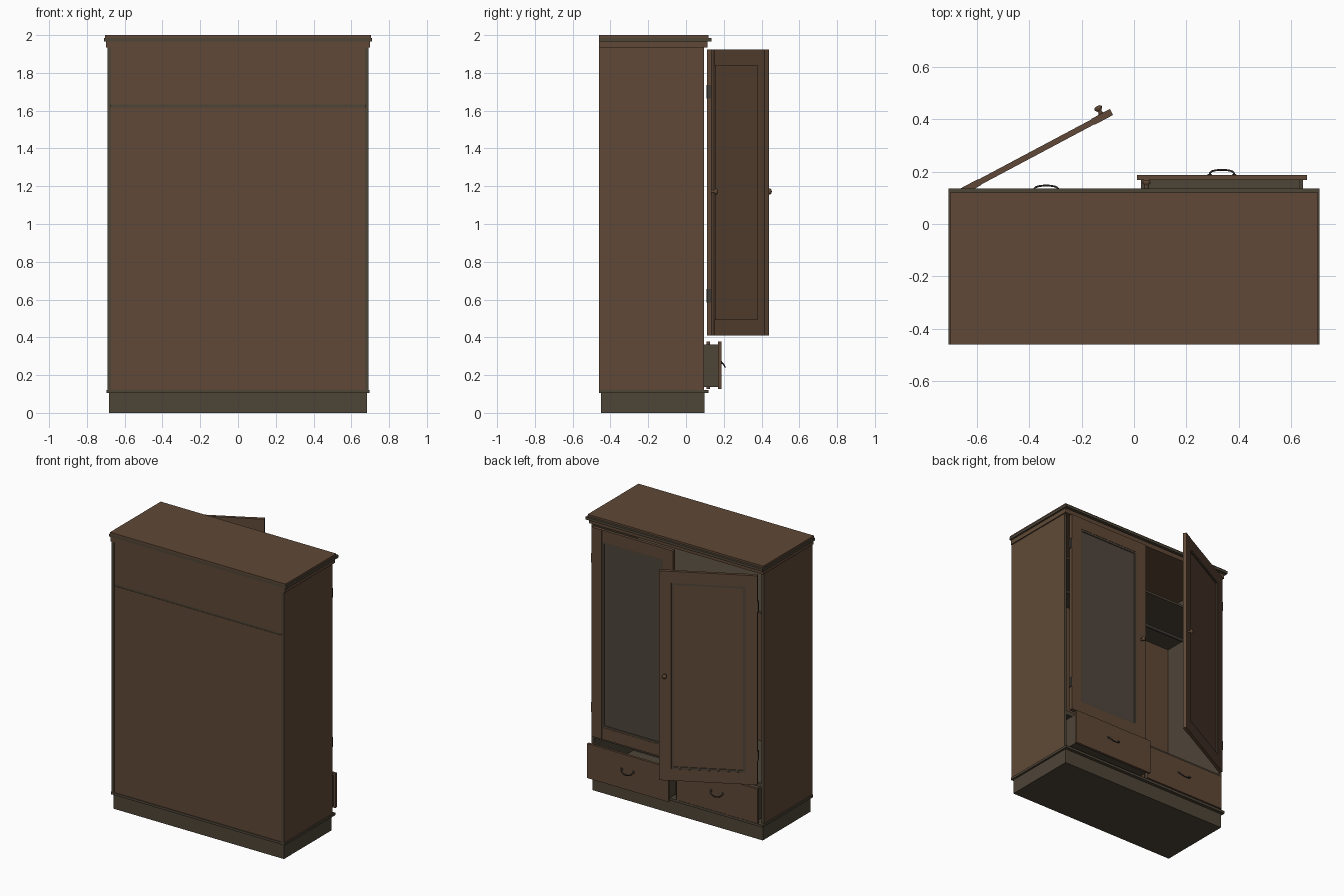
import bpy, bmesh, math
from mathutils import Matrix, Vector

if "Cube" in bpy.data.objects:
    bpy.data.objects.remove(bpy.data.objects["Cube"])


def material(name, rgb):
    m = bpy.data.materials.new(name)
    m.diffuse_color = (*rgb, 1)
    m.use_nodes = True
    m.node_tree.nodes["Principled BSDF"].inputs["Base Color"].default_value = m.diffuse_color
    return m


BROWN = material("warm_brown_wood", (0.115, 0.066, 0.038))
GREY = material("grey_brown_wood", (0.076, 0.059, 0.039))
PANEL = material("dull_grey_panel", (0.078, 0.060, 0.048))
METAL = material("dark_metal", (0.05, 0.044, 0.036))


def finish(bm, name, mats, matrix=None):
    bmesh.ops.recalc_face_normals(bm, faces=bm.faces[:])
    me = bpy.data.meshes.new(name)
    bm.to_mesh(me)
    bm.free()
    for m in mats:
        me.materials.append(m)
    ob = bpy.data.objects.new(name, me)
    bpy.context.collection.objects.link(ob)
    if matrix is not None:
        ob.matrix_world = matrix
    return ob


def box(name, x, y, z, mat, matrix=None, second=None, rule=None):
    """Box between two limits per axis; rule(normal) picks the second colour."""
    bm = bmesh.new()
    bmesh.ops.create_cube(bm, size=1)
    lims = [sorted(x), sorted(y), sorted(z)]
    for v in bm.verts:
        v.co = Vector([l[1] if c > 0 else l[0] for c, l in zip(v.co, lims)])
    bm.normal_update()
    if rule:
        for f in bm.faces:
            f.material_index = int(rule(f.normal))
    return finish(bm, name, [mat, second] if second else [mat], matrix)


def lathe(name, profile, loc, mat, matrix):
    """Turned part whose axis points along local +y."""
    bm = bmesh.new()
    vs = [bm.verts.new((r, h, 0)) for r, h in profile]
    es = [bm.edges.new(p) for p in zip(vs, vs[1:])]
    bmesh.ops.spin(bm, geom=vs + es, cent=(0, 0, 0), axis=(0, 1, 0),
                   angle=2 * math.pi, steps=16)
    bmesh.ops.remove_doubles(bm, verts=bm.verts[:], dist=1e-5)
    for f in bm.faces:
        f.smooth = True
    return finish(bm, name, [mat], matrix @ Matrix.Translation(loc))


def rod(name, points, radius, mat):
    cu = bpy.data.curves.new(name, 'CURVE')
    cu.dimensions = '3D'
    cu.bevel_depth = radius
    cu.bevel_resolution = 2
    cu.use_fill_caps = True
    sp = cu.splines.new('POLY')
    sp.points.add(len(points) - 1)
    for p, co in zip(sp.points, points):
        p.co = (*co, 1)
    cu.materials.append(mat)
    ob = bpy.data.objects.new(name, cu)
    bpy.context.collection.objects.link(ob)


# plinth, base moulding and cornice steps
BACK = -0.46
box("plinth", (-0.683, 0.683), (-0.45, 0.097), (0, 0.105), GREY)
box("base_moulding", (-0.697, 0.697), (BACK, 0.12), (0.105, 0.122), GREY)
box("cornice_lower", (-0.698, 0.698), (BACK, 0.113), (1.935, 1.967), BROWN)
box("cornice_middle", (-0.71, 0.71), (BACK, 0.136), (1.967, 1.986), GREY)
box("cornice_top", (-0.703, 0.703), (BACK, 0.12), (1.986, 2.0), BROWN)

# sides: brown outside, grey inside and on the edges
for s, side in ((-1, "left"), (1, "right")):
    box(side + "_side", (s * 0.672, s * 0.69), (BACK, 0.095), (0.122, 1.935),
        BROWN, second=GREY, rule=lambda n, s=s: n.x * s < 0.5)

# back panels, shelf and drawer deck
box("back_panel_lower", (-0.672, 0.672), (-0.455, -0.443), (0.122, 1.617), BROWN)
box("back_panel_upper", (-0.672, 0.672), (-0.455, -0.443), (1.633, 1.935), BROWN)
box("shelf", (-0.672, 0.672), (-0.452, 0.06), (1.617, 1.633), GREY)
box("drawer_deck", (-0.672, 0.672), (-0.443, 0.095), (0.38, 0.41), GREY)
box("drawer_divider", (-0.012, 0.012), (-0.443, 0.095), (0.122, 0.38), BROWN)
rod("hanging_rod", [(-0.672, -0.18, 1.54), (0.672, -0.18, 1.54)], 0.012, METAL)


def door(name, matrix, s, panel_mat):
    """Framed door, hinge at local origin, reaching s * 0.65 along x."""
    W, Z0, Z1, ST, R = 0.65, 0.41, 1.925, 0.08, 0.085
    for part, a, b in (("hinge", 0, ST), ("free", W - ST, W)):
        box(f"{name}_{part}_stile", (s * a, s * b), (-0.013, 0.013), (Z0, Z1), BROWN, matrix)
    inner = (s * ST, s * (W - ST))
    for part, z in (("bottom", (Z0, Z0 + R)), ("top", (Z1 - R, Z1))):
        box(f"{name}_{part}_rail", inner, (-0.011, 0.011), z, BROWN, matrix)
    box(name + "_panel", inner, (-0.006, 0.003), (Z0 + R, Z1 - R), BROWN, matrix,
        second=panel_mat, rule=lambda n: n.y > 0.5)
    # thin moulding round the panel
    t = 0.014
    for i, z in enumerate(((Z0 + R, Z0 + R + t), (Z1 - R - t, Z1 - R))):
        box(f"{name}_moulding_level_{i}", inner, (0.003, 0.009), z, GREY, matrix)
    for i, a in enumerate((ST, W - ST - t)):
        box(f"{name}_moulding_upright_{i}", (s * a, s * (a + t)), (0.003, 0.009),
            (Z0 + R + t, Z1 - R - t), GREY, matrix)
    lathe(name + "_knob", [(0, 0), (0.011, 0), (0.007, 0.008), (0.008, 0.014), (0.015, 0.02),
                           (0.016, 0.026), (0.011, 0.032), (0, 0.034)],
          (s * (W - 0.038), 0.012, 1.172), BROWN, matrix)
    # hinges
    for i, z in enumerate((0.62, 1.7)):
        box(f"{name}_hinge_{i}", (-s * 0.006, 0), (-0.012, 0.012), (z - 0.035, z + 0.035),
            METAL, matrix)


door("open_door", Matrix.Translation((-0.66, 0.123, 0)) @ Matrix.Rotation(math.radians(28), 4, 'Z'),
     1, BROWN)
door("closed_door", Matrix.Translation((0.66, 0.123, 0)), -1, PANEL)


def drawer(name, cx, pull):
    """Hollow drawer with an overlapping front and a drooping handle."""
    f = 0.127 + pull
    y0, y1 = f - 0.50, f - 0.018
    z0, z1, h, t = 0.138, 0.362, 0.31, 0.014
    box(name + "_front", (cx - 0.325, cx + 0.325), (y1, f), (0.127, 0.377), BROWN)
    for s, side in ((-1, "left"), (1, "right")):
        box(f"{name}_{side}_wall", (cx + s * (h - t), cx + s * h), (y0, y1), (z0, z1), GREY)
    box(name + "_back_wall", (cx - h + t, cx + h - t), (y0, y0 + t), (z0, z1), GREY)
    box(name + "_bottom", (cx - h + t, cx + h - t), (y0 + t, y1), (z0, z0 + 0.012), GREY)
    pts = []
    for i in range(13):
        a = math.pi * i / 12
        pts.append((cx - 0.047 * math.cos(a), f + 0.02 * math.sin(a) ** 0.6,
                    0.268 - 0.026 * math.sin(a)))
    rod(name + "_handle", pts, 0.0035, METAL)
    for s, side in ((-1, "left"), (1, "right")):
        lathe(f"{name}_{side}_handle_rosette", [(0, 0), (0.009, 0), (0.007, 0.004), (0, 0.005)],
              (cx + s * 0.047, f, 0.268), METAL, Matrix())


drawer("open_drawer", 0.336, 0.06)
drawer("closed_drawer", -0.336, 0.0)
